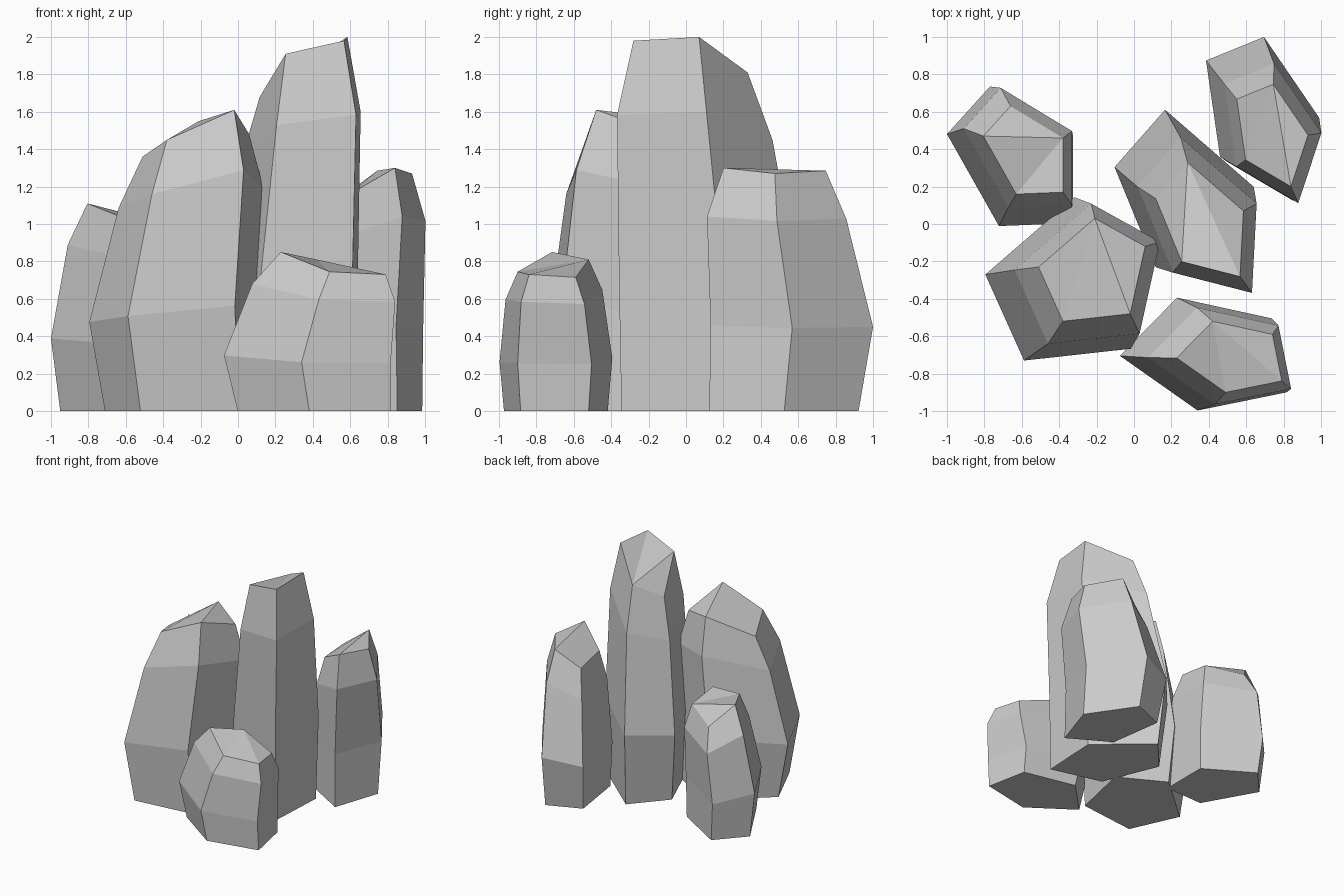
import bpy

# Ring profile shared by all rocks: (outline scale, fraction of the column height)
RINGS = [(0.92, 0.0), (1.0, 0.35), (0.858, 0.8), (0.63, 1.0)]


def rock(name, outline, heights, centres):
    """Five-sided boulder: one outline lofted through four leaning rings."""
    n = len(outline)
    verts = []
    for (s, f), (cx, cy) in zip(RINGS, centres):
        verts += [(cx + s * x, cy + s * y, f * h) for (x, y), h in zip(outline, heights)]
    faces = [tuple(reversed(range(n)))]
    for r in range(len(RINGS) - 1):
        a, b = r * n, (r + 1) * n
        faces += [(a + i, a + (i + 1) % n, b + (i + 1) % n, b + i) for i in range(n)]
    # Faceted cap, fanned from the first corner
    t = (len(RINGS) - 1) * n
    faces += [(t, t + i, t + i + 1) for i in range(1, n - 1)]
    mesh = bpy.data.meshes.new(name)
    mesh.from_pydata(verts, [], faces)
    mesh.update()
    obj = bpy.data.objects.new(name, mesh)
    bpy.context.collection.objects.link(obj)


# Tallest rock, centre right
rock("tall_rock",
     [(-0.12, 0.507), (-0.39, 0.20), (-0.17, -0.335), (0.325, -0.462), (0.354, 0.095)],
     [1.81, 1.68, 1.91, 1.98, 2.0],
     [(0.31, 0.08), (0.286, 0.104), (0.352, 0.028), (0.362, 0.01)])

# Broad rock, front left
rock("broad_rock",
     [(-0.003, 0.467), (-0.48, 0.054), (-0.273, -0.406), (0.298, -0.343), (0.425, 0.229)],
     [1.55, 1.36, 1.45, 1.61, 1.48],
     [(-0.27, -0.31), (-0.315, -0.324), (-0.226, -0.292), (-0.208, -0.264)])

# Short rock, front right
rock("short_rock",
     [(-0.18, 0.306), (-0.485, -0.005), (-0.07, -0.297), (0.406, -0.20), (0.327, 0.195)],
     [0.81, 0.85, 0.745, 0.73, 0.715],
     [(0.445, -0.70), (0.41, -0.70), (0.492, -0.71), (0.534, -0.713)])

# Small rock, back left
rock("back_left_rock",
     [(0.305, 0.13), (-0.14, 0.40), (-0.37, 0.146), (-0.092, -0.346), (0.305, -0.33)],
     [1.0, 0.94, 1.11, 1.04, 1.04],
     [(-0.61, 0.34), (-0.63, 0.335), (-0.593, 0.385), (-0.572, 0.378)])

# Medium rock, back right
rock("back_right_rock",
     [(0.02, 0.416), (-0.29, 0.29), (-0.215, -0.225), (0.17, -0.452), (0.315, -0.016)],
     [1.285, 1.14, 1.16, 1.30, 1.27],
     [(0.695, 0.54), (0.675, 0.584), (0.732, 0.50), (0.732, 0.485)])
